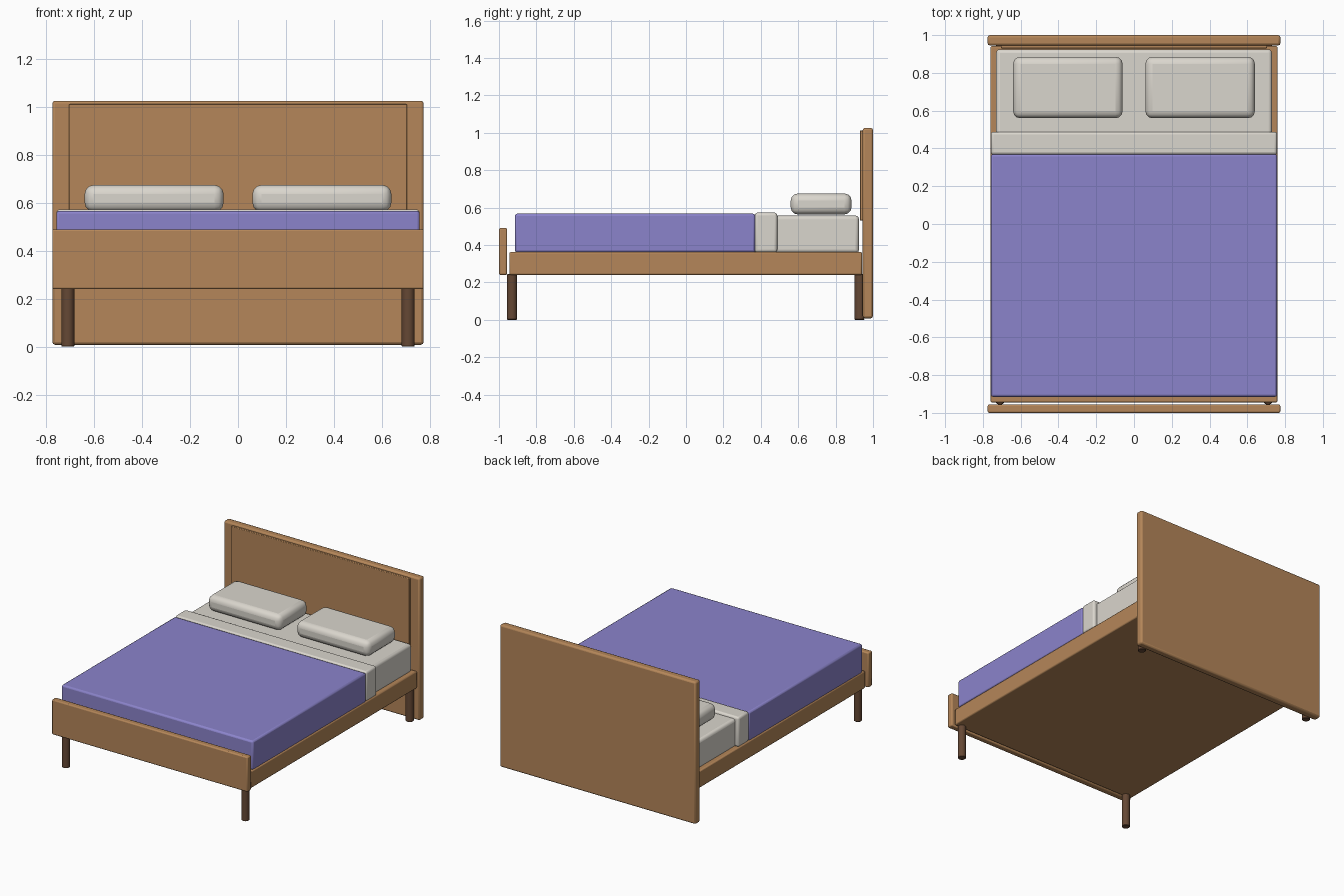
import bpy
import math

cube = bpy.data.objects.get("Cube")
if cube:
    bpy.data.objects.remove(cube, do_unlink=True)


def material(name, r, g, b):
    m = bpy.data.materials.new(name)
    m.use_nodes = True
    m.diffuse_color = (r, g, b, 1)
    m.node_tree.nodes["Principled BSDF"].inputs["Base Color"].default_value = (r, g, b, 1)
    return m


wood = material("warm wood", 0.46, 0.24, 0.10)
dark_wood = material("dark wood", 0.13, 0.065, 0.035)
linen = material("off white linen", 0.70, 0.67, 0.61)
purple = material("purple blanket", 0.26, 0.23, 0.60)


def finish(obj, name, mat, bevel, segments):
    obj.name = name
    obj.data.materials.append(mat)
    mod = obj.modifiers.new("Rounded edges", "BEVEL")
    mod.width = bevel
    mod.segments = segments
    bpy.ops.object.shade_smooth_by_angle(angle=math.radians(35))
    return obj


def box(name, mat, x, y, z, bevel=0.008, segments=2):
    """Rounded box spanning the (low, high) range on each axis."""
    spans = (x, y, z)
    bpy.ops.mesh.primitive_cube_add(size=1, location=[(a + b) / 2 for a, b in spans])
    obj = bpy.context.object
    obj.scale = [b - a for a, b in spans]
    bpy.ops.object.transform_apply(location=False, rotation=False, scale=True)
    return finish(obj, name, mat, bevel, segments)


def wide(half):
    return (-half, half)


# Wooden frame
box("headboard", wood, wide(0.775), (0.945, 1.0), (0.008, 1.026), 0.012)
box("headboard_panel", wood, wide(0.705), (0.93, 0.955), (0.53, 1.012), 0.004)
box("footboard", wood, wide(0.775), (-1.0, -0.956), (0.24, 0.49))
box("bed_base", wood, wide(0.76), (-0.945, 0.942), (0.24, 0.362))

# Bedding
box("mattress", linen, wide(0.73), (-0.89, 0.925), (0.355, 0.557), 0.02, 3)
box("blanket", purple, wide(0.758), (-0.915, 0.37), (0.36, 0.567), 0.012)
box("folded_sheet", linen, wide(0.758), (0.367, 0.488), (0.36, 0.573), 0.015, 3)

# Legs and pillows on both sides
for side, s in (("left", 1), ("right", -1)):
    x = sorted((s * 0.06, s * 0.64))
    box(side + "_pillow", linen, x, (0.56, 0.885), (0.563, 0.675), 0.038, 3)
    for end, y in (("front", -0.93), ("back", 0.928)):
        bpy.ops.mesh.primitive_cylinder_add(vertices=12, radius=0.027, depth=0.245,
                                            location=(s * 0.71, y, 0.1225))
        finish(bpy.context.object, f"{end}_{side}_leg", dark_wood, 0.003, 1)
